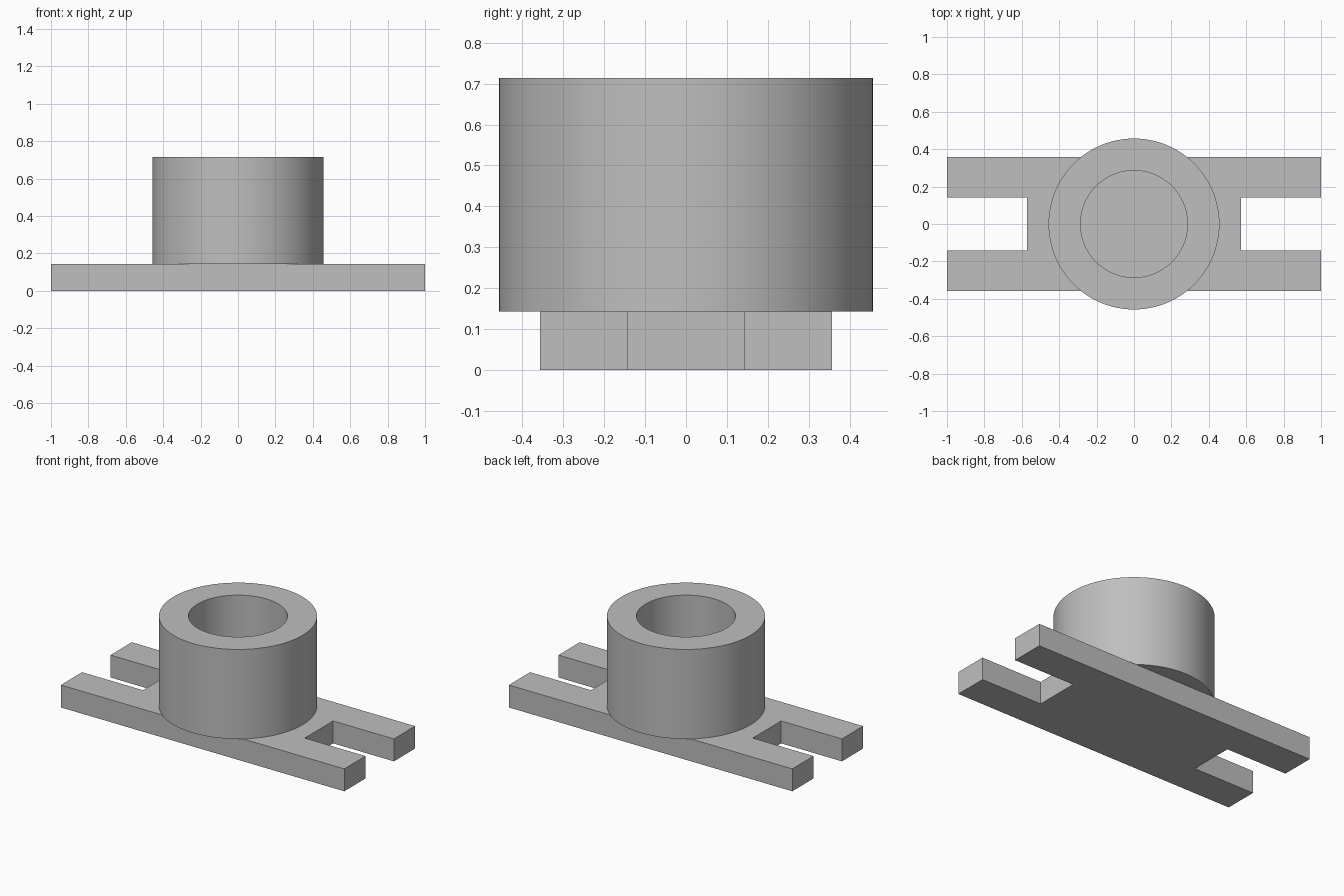
import bpy, bmesh, math

cube = bpy.data.objects.get("Cube")
if cube:
    bpy.data.objects.remove(cube, do_unlink=True)

LENGTH, DEPTH, THICK = 1.0, 0.357, 0.143   # half length, half depth, thickness
SLOT_X, SLOT_Y = 0.571, 0.143              # slot inner end, half width
OUTER, INNER, TOP = 0.457, 0.286, 0.714

grey = bpy.data.materials.new("plain grey")
grey.use_nodes = True
colour = (0.52, 0.52, 0.52, 1)
grey.diffuse_color = colour
grey.node_tree.nodes["Principled BSDF"].inputs["Base Color"].default_value = colour


def make_object(name, bm):
    bmesh.ops.recalc_face_normals(bm, faces=bm.faces[:])
    mesh = bpy.data.meshes.new(name)
    bm.to_mesh(mesh)
    bm.free()
    mesh.materials.append(grey)
    obj = bpy.data.objects.new(name, mesh)
    bpy.context.collection.objects.link(obj)
    return obj


# Base plate: H-shaped outline with an open slot at each end, extruded up
half = [(LENGTH, -DEPTH), (LENGTH, -SLOT_Y), (SLOT_X, -SLOT_Y),
        (SLOT_X, SLOT_Y), (LENGTH, SLOT_Y), (LENGTH, DEPTH)]
outline = half + [(-x, -y) for x, y in half]
bm = bmesh.new()
face = bm.faces.new([bm.verts.new((x, y, 0)) for x, y in outline])
lifted = bmesh.ops.extrude_face_region(bm, geom=[face])["geom"]
bmesh.ops.translate(bm, vec=(0, 0, THICK),
                    verts=[v for v in lifted if isinstance(v, bmesh.types.BMVert)])
make_object("slotted_base_plate", bm)

# Collar: rectangular section spun round the upright axis
bm = bmesh.new()
section = [bm.verts.new((r, 0, z)) for r, z in
           [(INNER, THICK), (OUTER, THICK), (OUTER, TOP), (INNER, TOP)]]
edges = [bm.edges.new((section[i], section[(i + 1) % 4])) for i in range(4)]
bmesh.ops.spin(bm, geom=section + edges, cent=(0, 0, 0), axis=(0, 0, 1),
               angle=math.tau, steps=96, use_merge=True)
bmesh.ops.remove_doubles(bm, verts=bm.verts[:], dist=0.0001)
collar = make_object("hollow_collar", bm)
bpy.context.view_layer.objects.active = collar
collar.select_set(True)
bpy.ops.object.shade_smooth_by_angle(angle=math.radians(30))
